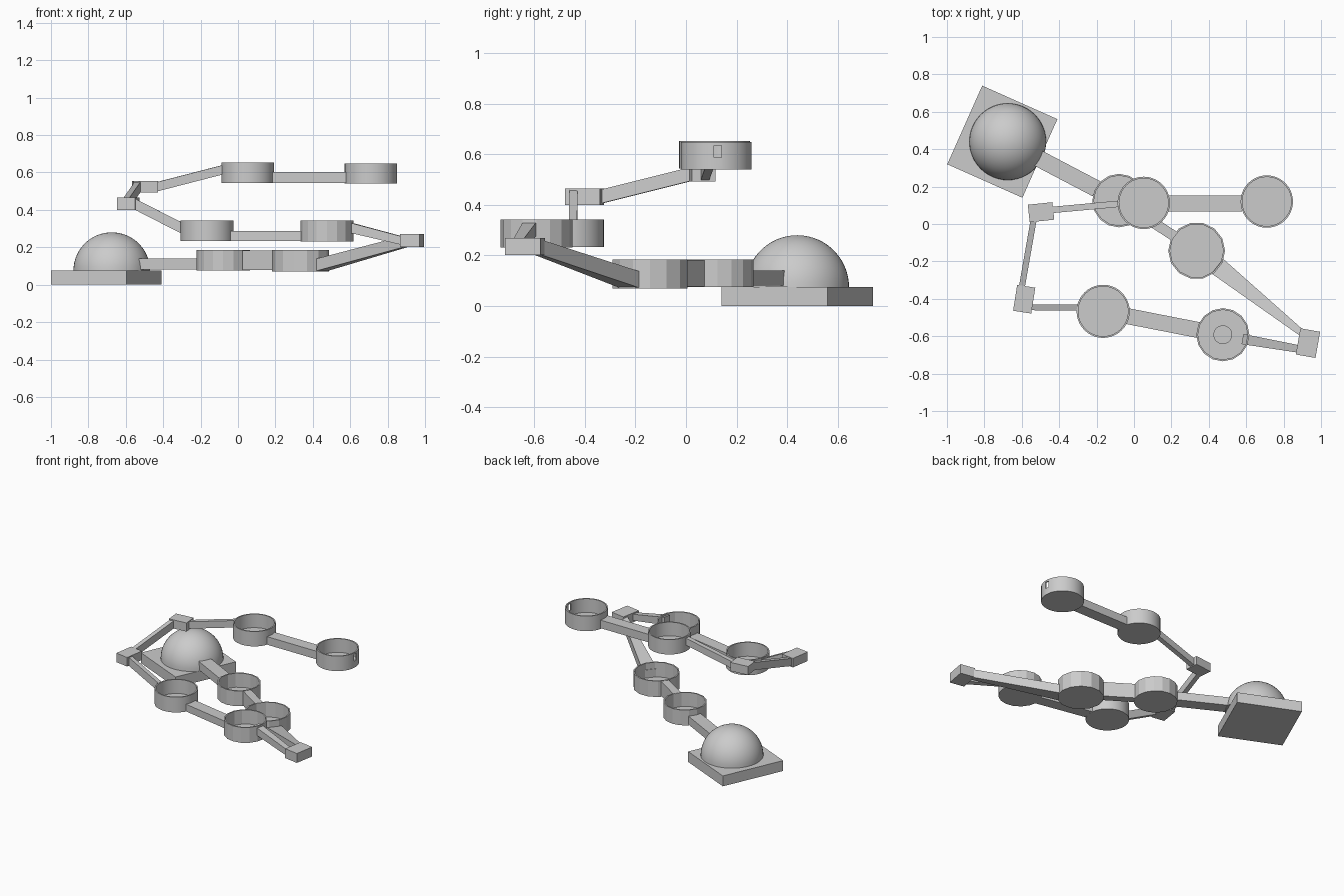
import bpy, bmesh, math
from mathutils import Vector

if "Cube" in bpy.data.objects:
    bpy.data.objects.remove(bpy.data.objects["Cube"])


def make(name, bm, smooth=False):
    bmesh.ops.recalc_face_normals(bm, faces=bm.faces)
    me = bpy.data.meshes.new(name)
    bm.to_mesh(me)
    bm.free()
    ob = bpy.data.objects.new(name, me)
    bpy.context.collection.objects.link(ob)
    if smooth:
        bpy.context.view_layer.objects.active = ob
        ob.select_set(True)
        bpy.ops.object.shade_smooth_by_angle(angle=math.radians(25))
        ob.select_set(False)
    return ob


def bar(name, p, q, w0, h0, w1=None, h1=None):
    """Straight or tapered bar between two points, with vertical ends."""
    p, q = Vector(p), Vector(q)
    w1, h1 = w1 or w0, h1 or h0
    d = (q - p).to_2d().normalized()
    side = Vector((-d.y, d.x, 0))
    bm = bmesh.new()
    ends = []
    for c, w, h in ((p, w0, h0), (q, w1, h1)):
        ends.append([bm.verts.new(c + side * (sx * w / 2) + Vector((0, 0, sz * h / 2)))
                     for sx, sz in ((-1, -1), (1, -1), (1, 1), (-1, 1))])
    a, b = ends
    bm.faces.new(a)
    bm.faces.new(b)
    for i in range(4):
        j = (i + 1) % 4
        bm.faces.new((a[i], a[j], b[j], b[i]))
    return make(name, bm)


def block(name, x, y, z0, z1, lx, ly, deg):
    d = Vector((math.cos(math.radians(deg)), math.sin(math.radians(deg)), 0)) * lx / 2
    c = Vector((x, y, (z0 + z1) / 2))
    return bar(name, c - d, c + d, ly, z1 - z0)


def lathe(name, x, y, profile, n):
    """Revolve an (r, z) profile; points with r = 0 become poles."""
    bm = bmesh.new()
    rings = []
    for r, z in profile:
        if r == 0:
            rings.append([bm.verts.new((x, y, z))] * n)
        else:
            rings.append([bm.verts.new((x + r * math.cos(2 * math.pi * k / n),
                                        y + r * math.sin(2 * math.pi * k / n), z))
                          for k in range(n)])
    for a, b in zip(rings, rings[1:]):
        for k in range(n):
            m = (k + 1) % n
            bm.faces.new(list(dict.fromkeys((a[k], a[m], b[m], b[k]))))
    return make(name, bm, n >= 24)


def cup(name, x, y, z0, z1, r, n, wall=0.009):
    return lathe(name, x, y, [(0, z0), (r, z0), (r, z1), (r - wall, z1),
                              (r - wall, z0 + wall), (0, z0 + wall)], n)


# Base slab and dome
block("base_slab", -0.704, 0.44, 0, 0.075, 0.44, 0.46, -24)
dome = [(0.205 * math.cos(math.radians(a)), 0.075 + 0.205 * math.sin(math.radians(a)))
        for a in range(0, 90, 6)]
lathe("dome", -0.675, 0.44, [(0, 0.075)] + dome + [(0, 0.28)], 48)

# Open cups
cup("cup_1", -0.08, 0.125, 0.075, 0.185, 0.143, 16)
cup("cup_2", 0.335, -0.143, 0.07, 0.185, 0.152, 14)
cup("cup_3", 0.475, -0.592, 0.232, 0.343, 0.142, 16)
cup("cup_4", -0.165, -0.467, 0.233, 0.343, 0.142, 40)
cup("cup_5", 0.052, 0.113, 0.545, 0.652, 0.14, 40)
end_cup = cup("end_cup", 0.71, 0.12, 0.54, 0.648, 0.14, 40)

# Disc on the floor of the third cup
lathe("floor_disc", 0.475, -0.592, [(0, 0.235), (0.05, 0.235), (0.05, 0.25), (0, 0.25)], 32)

# Slot through the end cup's wall
cutter = block("slot_cutter", 0.85, 0.125, 0.588, 0.636, 0.08, 0.03, 0)
cutter.hide_render = True
cutter.hide_viewport = True
cut = end_cup.modifiers.new("slot", 'BOOLEAN')
cut.operation = 'DIFFERENCE'
cut.solver = 'EXACT'
cut.object = cutter

# Flat links between neighbouring cups
bar("base_link", (-0.52, 0.356, 0.111), (-0.2, 0.188, 0.111), 0.09, 0.06)
bar("lower_link", (0.03, 0.055, 0.13), (0.215, -0.065, 0.13), 0.055, 0.105)
bar("middle_link", (0.345, -0.567, 0.26), (-0.033, -0.493, 0.26), 0.085, 0.052)
bar("upper_link", (0.185, 0.11, 0.574), (0.578, 0.11, 0.574), 0.085, 0.058)

# Corner joints
block("corner_1", 0.93, -0.637, 0.202, 0.27, 0.107, 0.142, -10)
block("corner_2", -0.587, -0.402, 0.4, 0.465, 0.098, 0.14, -9)
block("corner_3", -0.497, 0.063, 0.493, 0.555, 0.132, 0.094, 6)

# Sloping arms to and from the corner joints
bar("arm_1", (0.445, -0.225, 0.105), (0.9, -0.585, 0.232), 0.1, 0.065, 0.035, 0.06)
bar("arm_2", (0.88, -0.668, 0.235), (0.58, -0.615, 0.31), 0.04, 0.045, 0.055, 0.055)
bar("arm_3", (-0.3, -0.447, 0.302), (-0.55, -0.445, 0.43), 0.032, 0.06)
bar("arm_4", (-0.6, -0.34, 0.432), (-0.537, 0.02, 0.522), 0.032, 0.055)
bar("arm_5", (-0.44, 0.075, 0.522), (-0.08, 0.108, 0.615), 0.034, 0.05)
